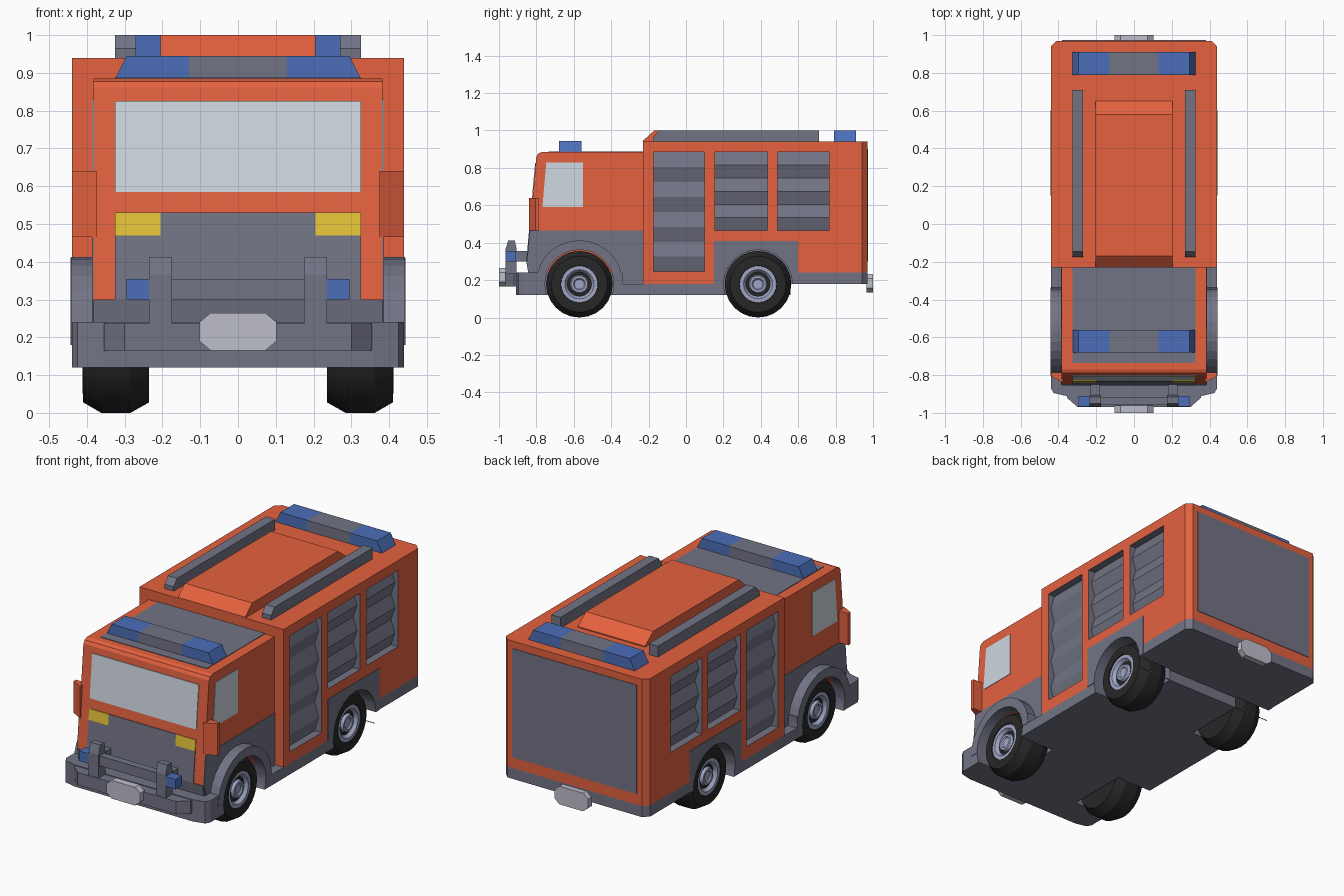
import bpy, bmesh, math

if "Cube" in bpy.data.objects:
    bpy.data.objects.remove(bpy.data.objects["Cube"])


def mat(name, r, g, b):
    m = bpy.data.materials.new(name)
    m.diffuse_color = (r, g, b, 1)
    m.use_nodes = True
    m.node_tree.nodes["Principled BSDF"].inputs["Base Color"].default_value = m.diffuse_color
    return m


ORANGE = mat("orange", .78, .12, .05)
SLATE = mat("slate", .17, .175, .235)
BLUE = mat("blue", .07, .155, .48)
YELLOW = mat("yellow", .77, .55, .04)
GLASS = mat("glass", .63, .69, .75)
RUBBER = mat("rubber", .02, .02, .02)
RIM = mat("rim", .35, .38, .55)
PALE = mat("pale", .52, .52, .6)


def finish(name, bm, *mats):
    bmesh.ops.recalc_face_normals(bm, faces=bm.faces)
    me = bpy.data.meshes.new(name)
    bm.to_mesh(me)
    bm.free()
    ob = bpy.data.objects.new(name, me)
    bpy.context.collection.objects.link(ob)
    for m in mats:
        me.materials.append(m)
    return ob


def add_prism(bm, pts, lo, hi, axis, sign=1):
    rings = []
    for t in (lo, hi):
        ring = []
        for a, b in pts:
            co = [a, b]
            co.insert(axis, t)
            ring.append(bm.verts.new((co[0] * sign, co[1], co[2])))
        rings.append(ring)
        bm.faces.new(ring)
    n = len(pts)
    for i in range(n):
        j = (i + 1) % n
        bm.faces.new((rings[0][i], rings[0][j], rings[1][j], rings[1][i]))


def prism(name, pts, lo, hi, axis, m, mirror=False):
    """Extrude a 2D outline along an axis, optionally mirrored in x."""
    bm = bmesh.new()
    for s in ((1, -1) if mirror else (1,)):
        add_prism(bm, pts, lo, hi, axis, s)
    return finish(name, bm, m)


def rect(a0, a1, b0, b1):
    return [(a0, b0), (a1, b0), (a1, b1), (a0, b1)]


def box(name, x, y, z, m, mirror=False):
    return prism(name, rect(*y, *z), *x, 0, m, mirror)


def sym(pts):
    return pts + [(-a, b) for a, b in reversed(pts)]


def cut(ob, cutter):
    md = ob.modifiers.new("cut", 'BOOLEAN')
    md.object, md.operation, md.solver = cutter, 'DIFFERENCE', 'EXACT'
    with bpy.context.temp_override(object=ob, active_object=ob, selected_objects=[ob]):
        bpy.ops.object.modifier_apply(modifier="cut")


AXLES, WZ = (-.57, .385), .178


def lathe(name, prof, m):
    """Revolve (x, radius) profile round each of the four axle ends."""
    bm = bmesh.new()
    n = 24
    for cy in AXLES:
        for s in (1, -1):
            rings = [[bm.verts.new((s * x, cy + r * math.cos(k * math.tau / n),
                                    WZ + r * math.sin(k * math.tau / n)))
                      for k in range(n)] for x, r in prof]
            for a, b in zip(rings, rings[1:]):
                for k in range(n):
                    j = (k + 1) % n
                    bm.faces.new((a[k], a[j], b[j], b[k]))
            bm.faces.new(rings[0])
            bm.faces.new(rings[-1])
    ob = finish(name, bm, m)
    bpy.context.view_layer.objects.active = ob
    bpy.ops.object.select_all(action='DESELECT')
    ob.select_set(True)
    bpy.ops.object.shade_smooth_by_angle(angle=math.radians(28))
    return ob


# Rear body, sill and skirts
body = prism("rear_body", sym([(.44, -.23), (.44, .94), (.41, .97)]), .24, .94, 2, ORANGE)
body.data.materials.append(SLATE)
box("side_sill", (-.44, .44), (-.23, .15), (.18, .24), ORANGE)
wheel_panel = box("rear_wheel_panel", (-.443, .443), (.15, .6), (.18, .41), SLATE)
prism("rear_skirt", sym([(.44, .6), (.44, .94), (.41, .97)]), .18, .24, 2, SLATE)
box("rear_door", (-.38, .38), (.96, .973), (.3, .9), SLATE)
chassis = prism("chassis", [(-.8, .12), (.56, .12), (.56, .18), (-.34, .18), (-.34, .24), (-.8, .24)],
                -.44, .44, 0, SLATE)

# Recessed roller shutters: y range, z range, slat count
SHUTTERS = [(-.175, .1, .245, .885, 4), (.155, .435, .465, .885, 3), (.49, .765, .465, .885, 3)]
bm = bmesh.new()
for y0, y1, z0, z1, n in SHUTTERS:
    for s in (1, -1):
        add_prism(bm, rect(y0, y1, z0, z1), .39, .5, 0, s)
for f in bm.faces:
    f.material_index = 1
cutter = finish("shutter_cutter", bm, ORANGE, SLATE)
cutter.hide_render = True
cut(body, cutter)
bpy.data.objects.remove(cutter)
for i, (y0, y1, z0, z1, n) in enumerate(SHUTTERS):
    zig = [(.398 if k % 2 == 0 else .422, z0 + (z1 - z0) * k / (2 * n)) for k in range(2 * n + 1)]
    prism(f"shutter_{i + 1}", [(.38, z0)] + zig + [(.38, z1)], y0, y1, 1, SLATE, True)


# Cab with sloping front
def fy(z):
    return -.85 + .05 * (z - .3) / .56


def front_panel(name, x, z0, z1, m, mirror=False, out=.004):
    return prism(name, [(fy(z0) - out, z0), (fy(z1) - out, z1), (fy(z1) + .02, z1), (fy(z0) + .02, z0)],
                 *x, 0, m, mirror)


cab = prism("cab", [(-.23, .24), (-.83, .24), (-.85, .3), (-.8, .86), (-.79, .877), (-.77, .885), (-.23, .885)],
            -.383, .383, 0, ORANGE)
cab_side = prism("cab_lower_side", [(-.23, .18), (-.34, .18), (-.8, .2), (-.83, .24), (fy(.3), .3),
                                    (fy(.465), .465), (-.23, .465)], .37, .387, 0, SLATE, True)
prism("cab_lower_front", [(-.84, .22), (fy(.3) - .004, .3), (-.8, .3), (-.8, .22)], -.383, .383, 0, SLATE)
front_panel("grille", (-.325, .325), .3, .47, SLATE)
front_panel("grille_top", (-.205, .205), .47, .53, SLATE)
front_panel("headlights", (.205, .325), .47, .53, YELLOW, True)
front_panel("windscreen", (-.325, .325), .585, .825, GLASS)
prism("side_windows", [(-.768, .59), (-.55, .59), (-.55, .83), (-.747, .83)], .37, .386, 0, GLASS, True)
box("cab_roof_panel", (-.325, .325), (-.735, -.23), (.87, .888), SLATE)
prism("mirrors", [(.375, -.84), (.44, -.805), (.44, -.785), (.375, -.785)], .465, .64, 2, ORANGE, True)

# Front wheel fenders
arc = [(-.57 + .233 * math.cos(a * math.pi / 14), .18 + .233 * math.sin(a * math.pi / 14)) for a in range(15)]
fender = prism("fenders", arc, .375, .442, 0, SLATE, True)

# Wheel arches cut through everything they meet
arch = lathe("arch_cutter", [(.225, .184), (.5, .184)], SLATE)
arch.hide_render = True
for ob in (chassis, wheel_panel, body, cab, cab_side, fender):
    cut(ob, arch)
bpy.data.objects.remove(arch)

# Wheels
lathe("tyres", [(.235, .1), (.235, .15), (.285, .178), (.362, .178), (.41, .15), (.412, .1), (.39, .09)], RUBBER)
lathe("wheel_rims", [(.37, .1), (.408, .1), (.408, .078), (.39, .065), (.385, .052),
                     (.405, .044), (.405, .032), (.398, .026)], RIM)

# Bumper, bull bar and plates
prism("bumper", sym([(.44, -.79), (.44, -.87), (.425, -.895), (.36, -.91)]), .12, .24, 2, SLATE)
prism("bumper_centre", sym([(.355, -.9), (.355, -.92), (.3, -.968)]), .165, .236, 2, SLATE)
prism("bull_bar_posts", [(-.965, .23), (-.965, .365), (-.95, .413), (-.915, .413), (-.905, .36), (-.905, .23)],
      .175, .235, 0, SLATE, True)
box("bull_bar_cross", (-.175, .175), (-.955, -.915), (.3, .355), SLATE)
box("bull_bar_brackets", (.18, .23), (-.91, -.83), (.3, .355), SLATE, True)
box("front_beacons", (.235, .295), (-.965, -.91), (.3, .355), BLUE, True)
for name, y0, y1, z in (("front_plate", -1, -.96, .215), ("rear_plate", .965, 1, .183)):
    prism(name, sym([(.072, z - .05), (.102, z - .025), (.102, z + .025), (.072, z + .05)]), y0, y1, 1, PALE)

# Roof: light bars, hatch and rails
for name, y0, z in (("front_light_bar", -.68, .885), ("rear_light_bar", .79, .94)):
    prism(name + "_lamps", [(.13, z), (.325, z), (.295, z + .06), (.13, z + .06)], y0, y0 + .12, 1, BLUE, True)
    box(name + "_centre", (-.13, .13), (y0, y0 + .12), (z, z + .06), SLATE)
prism("roof_hatch", [(-.23, .935), (-.23, .945), (-.17, 1), (.58, 1), (.65, .945), (.65, .935)],
      -.205, .205, 0, ORANGE)
prism("roof_rails", [(-.175, .935), (-.175, .965), (-.145, 1), (.71, 1), (.71, .935)], .27, .325, 0, SLATE, True)
